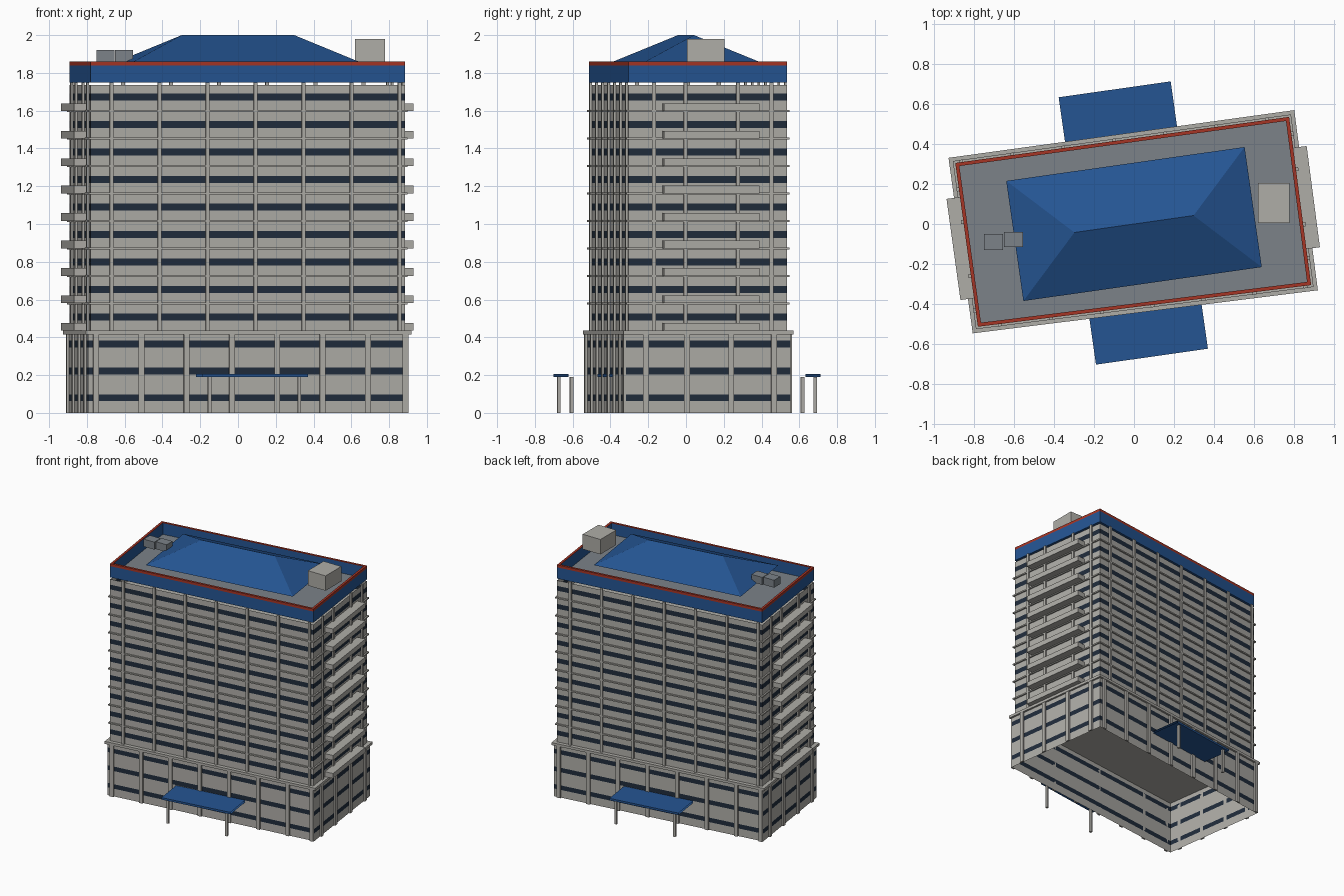
import bpy, bmesh, math
from mathutils import Vector, Matrix

cube = bpy.data.objects.get("Cube")
if cube:
    bpy.data.objects.remove(cube)


def material(name, r, g, b):
    m = bpy.data.materials.new(name)
    m.use_nodes = True
    m.diffuse_color = (r, g, b, 1)
    m.node_tree.nodes["Principled BSDF"].inputs["Base Color"].default_value = (r, g, b, 1)
    return m


concrete = material("concrete", 0.43, 0.42, 0.39)
glass = material("dark glass", 0.014, 0.025, 0.045)
blue = material("blue panel", 0.018, 0.09, 0.29)
red = material("red trim", 0.38, 0.035, 0.018)
grey = material("roof grey", 0.2, 0.225, 0.25)

# Slightly skewed footprint: front right, back right, back left, front left seen from above
FOOT = [Vector(p) for p in ((-.78, -.513), (.885, -.305), (.775, .535), (-.893, .305))]
TILT = math.radians(8.1)


def finish(name, bm, *mats):
    mesh = bpy.data.meshes.new(name)
    bm.to_mesh(mesh)
    bm.free()
    for m in mats:
        mesh.materials.append(m)
    obj = bpy.data.objects.new(name, mesh)
    bpy.context.collection.objects.link(obj)
    return obj


def outward(i):
    d = (FOOT[(i + 1) % 4] - FOOT[i]).normalized()
    return Vector((d.y, -d.x))


def outline(offset):
    """Footprint corners moved outward with mitred corners."""
    pts = []
    for i, p in enumerate(FOOT):
        a, b = outward(i - 1 if i else 3), outward(i)
        pts.append(p + (a + b) * offset / (1 + a.dot(b)))
    return pts


def walls(bm, offset, levels, mats, flip=False):
    """Stacked rings of wall faces, one material index per storey strip."""
    rings = [[bm.verts.new((p.x, p.y, z)) for p in outline(offset)] for z in levels]
    for lo, hi, m in zip(rings, rings[1:], mats):
        for i in range(4):
            j = (i + 1) % 4
            quad = [lo[i], lo[j], hi[j], hi[i]]
            f = bm.faces.new(quad[::-1] if flip else quad)
            f.material_index = m
    return rings


def slab(bm, offset, z0, z1):
    rings = walls(bm, offset, [z0, z1], [0])
    bm.faces.new(rings[0][::-1])
    bm.faces.new(rings[1])


def box(bm, center, size, angle=0):
    mat = Matrix.Translation(center) @ Matrix.Rotation(angle, 4, 'Z') @ Matrix.Diagonal((*size, 1))
    return bmesh.ops.create_cube(bm, size=1, matrix=mat)["verts"]


def pillars(name, offset, depth, width, z0, z1, long_side, short_side):
    bm = bmesh.new()
    pts = outline(offset)
    for i in range(4):
        a, b = pts[i], pts[(i + 1) % 4]
        d = b - a
        for t in (short_side if i % 2 else long_side):
            c = a.lerp(b, t) + outward(i) * depth / 2
            box(bm, (c.x, c.y, (z0 + z1) / 2), (width, depth, z1 - z0), math.atan2(d.y, d.x))
    finish(name, bm, concrete)


def banded(name, offset, bottom, top, centers, half):
    levels, mats = [bottom], []
    for c in centers:
        levels += [c - half, c + half]
        mats += [0, 1]
    bm = bmesh.new()
    walls(bm, offset, levels + [top], mats + [0])
    finish(name, bm, concrete, glass)


# Podium: open underneath, three window bands
banded("podium_walls", .015, 0, .415, [.08, .222, .365], .018)
pillars("podium_pillars", .015, .013, .03, 0, .415,
        [.024 + .1415 * i for i in range(7)] + [.99], (.12, .37, .64, .9))
bm = bmesh.new()
slab(bm, .03, .415, .435)
finish("podium_ledge", bm, concrete)

# Tower: nine floors of window bands, pillars and floor ledges
FLOOR = .1455
banded("tower_walls", 0, .435, 1.735, [.508 + FLOOR * i for i in range(9)], .019)
pillars("tower_pillars", 0, .012, .02, .435, 1.75,
        [.066 + .1527 * i for i in range(7)], (.16, .36, .69, .9))
bm = bmesh.new()
for i in range(8):
    z = .574 + FLOOR * i
    slab(bm, .011, z, z + .01)
finish("floor_ledges", bm, concrete)

# Balconies on both short sides
bm = bmesh.new()
for side, y in ((1, .128), (3, -.118)):
    a, b = FOOT[side], FOOT[(side + 1) % 4]
    d = b - a
    c = a.lerp(b, (y - a.y) / d.y) + outward(side) * .033
    for i in range(9):
        box(bm, (c.x, c.y, .455 + FLOOR * i), (.51, .07, .04), math.atan2(d.y, d.x))
finish("balconies", bm, concrete)

# Parapet with red trim and the sunken flat roof
bm = bmesh.new()
outer = walls(bm, 0, [1.75, 1.84, 1.86], [0, 1])
inner = walls(bm, -.018, [1.75, 1.855, 1.86], [0, 1], True)
for i in range(4):
    j = (i + 1) % 4
    f = bm.faces.new((outer[2][i], outer[2][j], inner[2][j], inner[2][i]))
    f.material_index = 1
    bm.faces.new((outer[0][j], outer[0][i], inner[0][i], inner[0][j]))
finish("parapet", bm, blue, red)
bm = bmesh.new()
slab(bm, -.018, 1.752, 1.765)
finish("flat_roof", bm, grey)

# Hipped roof: a box whose top is squeezed to a ridge
bm = bmesh.new()
box(bm, (0, 0, 1.93), (1.203, .606, .14))
for v in bm.verts:
    if v.co.z > 1.93:
        v.co.x *= .5
        v.co.y = 0
bmesh.ops.remove_doubles(bm, verts=bm.verts, dist=.001)
bmesh.ops.rotate(bm, verts=bm.verts, matrix=Matrix.Rotation(TILT, 3, 'Z'))
finish("hipped_roof", bm, blue)

# Rooftop equipment
bm = bmesh.new()
box(bm, (.698, .105, 1.92), (.158, .2, .12))
finish("lift_housing", bm, concrete)
bm = bmesh.new()
box(bm, (-.702, -.09, 1.89), (.095, .08, .06))
box(bm, (-.603, -.078, 1.89), (.095, .075, .06))
finish("air_units", bm, grey)

# Entrance canopies, open at their short ends, each on two posts
for name, x, y, out in (("front", .073, -.546, -1), ("back", -.08, .556, 1)):
    turn = Matrix.Translation((x, y, 0)) @ Matrix.Rotation(TILT, 4, 'Z')
    bm = bmesh.new()
    box(bm, (0, 0, .198), (.565, .236, .016))
    bmesh.ops.delete(bm, geom=[f for f in bm.faces if abs(f.calc_center_median().x) > .2],
                     context='FACES_ONLY')
    finish(name + "_canopy", bm, blue).matrix_world = turn
    bm = bmesh.new()
    for s in (-1, 1):
        box(bm, (s * .24, out * .095, .095), (.018, .018, .19))
    finish(name + "_canopy_posts", bm, concrete).matrix_world = turn
